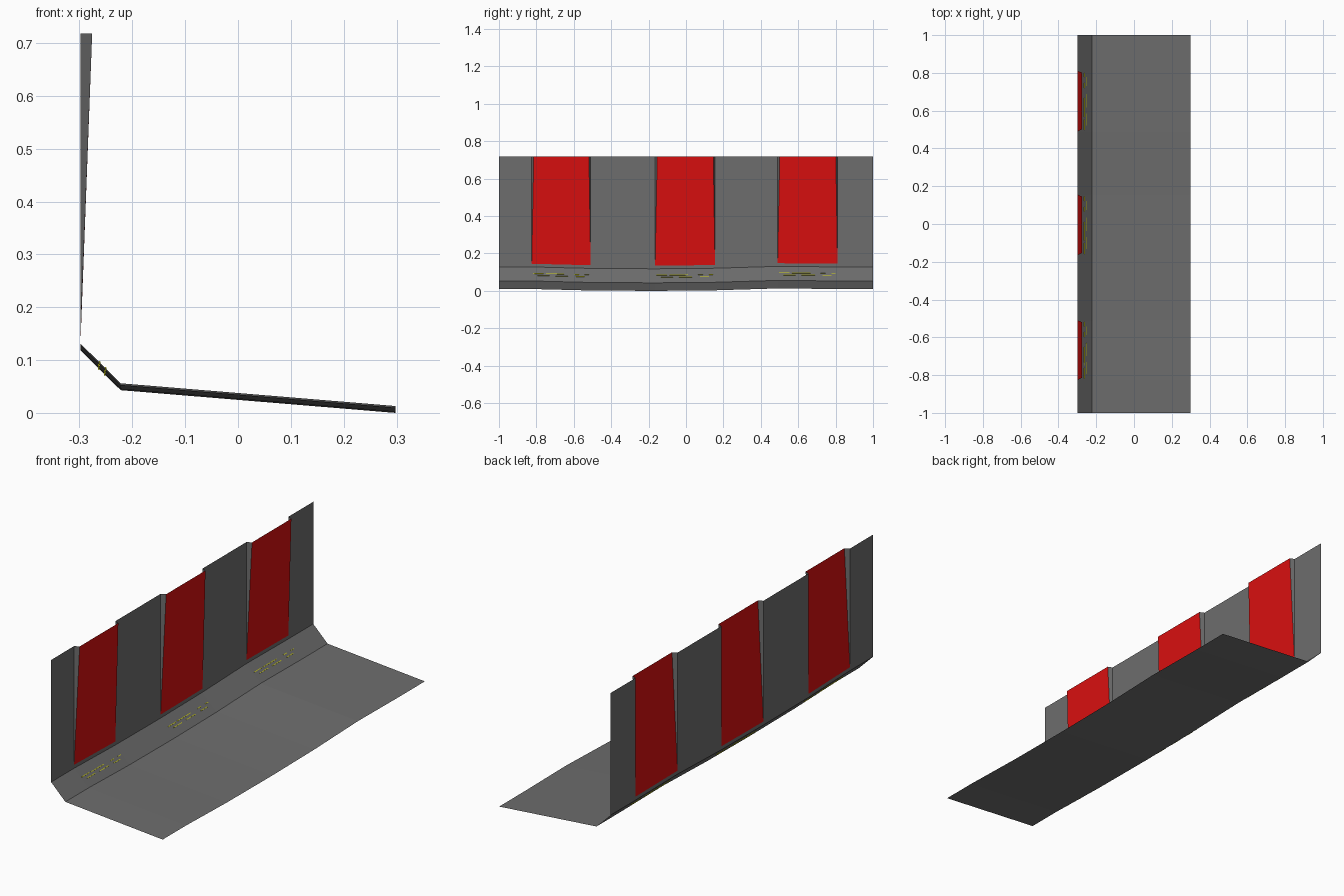
import bpy, bmesh, math
from mathutils import Matrix, Vector

cube = bpy.data.objects.get("Cube")
if cube:
    bpy.data.objects.remove(cube, do_unlink=True)


def material(name, color):
    m = bpy.data.materials.new(name)
    m.use_nodes = True
    m.diffuse_color = (*color, 1)
    m.node_tree.nodes["Principled BSDF"].inputs["Base Color"].default_value = (*color, 1)
    return m


GREY = material("sheet grey", (0.155, 0.155, 0.155))
RED = material("panel red", (0.7, 0.005, 0.005))
YELLOW = material("mark yellow", (0.65, 0.65, 0.01))


def build(name, mat, bm):
    mesh = bpy.data.meshes.new(name)
    bm.to_mesh(mesh)
    bm.free()
    mesh.materials.append(mat)
    obj = bpy.data.objects.new(name, mesh)
    bpy.context.collection.objects.link(obj)
    return obj


def add_face(bm, *points):
    return bm.faces.new([bm.verts.new(p) for p in points])


# Stations along the length, each with its slight rise
STATIONS = [(-1, .01), (-.825, .01), (-.51, .002), (-.165, 0),
            (.155, .003), (.49, .013), (.81, .01), (1, .01)]
BACK, TOP, LEAN, LIP = -.298, .718, .022, .017
FOLD, EDGE = (-.222, .043), (.298, 0)
WALL_FOOT = (BACK, .118)


def strip(name, inner, outer):
    """Bent sheet running the whole length between two profile points."""
    bm = bmesh.new()
    rows = [[bm.verts.new((x, y, z + rise)) for x, z in (inner, outer)]
            for y, rise in STATIONS]
    for a, b in zip(rows, rows[1:]):
        bm.faces.new((a[0], a[1], b[1], b[0]))
    return build(name, GREY, bm)


strip("floor_sheet", FOLD, EDGE)
strip("sloped_kerb", WALL_FOOT, FOLD)

# Upright wall with openings, and red panels leaning forward out of them
wall = bmesh.new()
for i, ((y0, r0), (y1, r1)) in enumerate(zip(STATIONS, STATIONS[1:])):
    foot0 = Vector((BACK, y0, WALL_FOOT[1] + r0))
    foot1 = Vector((BACK, y1, WALL_FOOT[1] + r1))
    top0, top1 = Vector((BACK, y0, TOP)), Vector((BACK, y1, TOP))
    if i % 2 == 0:
        add_face(wall, foot0, foot1, top1, top0)
        continue
    lip0, lip1 = foot0 + Vector((0, 0, LIP)), foot1 + Vector((0, 0, LIP))
    out0, out1 = top0 + Vector((LEAN, .011, 0)), top1 + Vector((LEAN, -.009, 0))
    add_face(wall, foot0, foot1, lip1, lip0)
    add_face(wall, lip0, out0, top0)
    add_face(wall, lip1, top1, out1)
    panel = bmesh.new()
    add_face(panel, lip0, lip1, out1, out0)
    build(f"red_panel_{i // 2 + 1}", RED, panel)

    # Thin dashes on the kerb below the panel
    marks = bmesh.new()
    for row, dashes in ((-.008, ((.02, .2), (.24, .55), (.72, .8), (.9, .97))),
                        (.008, ((.1, .3), (.4, .62), (.75, .9)))):
        for start, end in dashes:
            mid = (start + end) / 2
            place = (Matrix.Translation((-.257, y0 + (y1 - y0) * mid,
                                         .0776 + r0 + (r1 - r0) * mid))
                     @ Matrix.Rotation(math.radians(45), 4, 'Y')
                     @ Matrix.Translation((row, 0, 0))
                     @ Matrix.Diagonal((.003, (y1 - y0) * (end - start), .005, 1)))
            bmesh.ops.create_cube(marks, size=1, matrix=place)
    build(f"kerb_marks_{i // 2 + 1}", YELLOW, marks)
build("upright_wall", GREY, wall)
